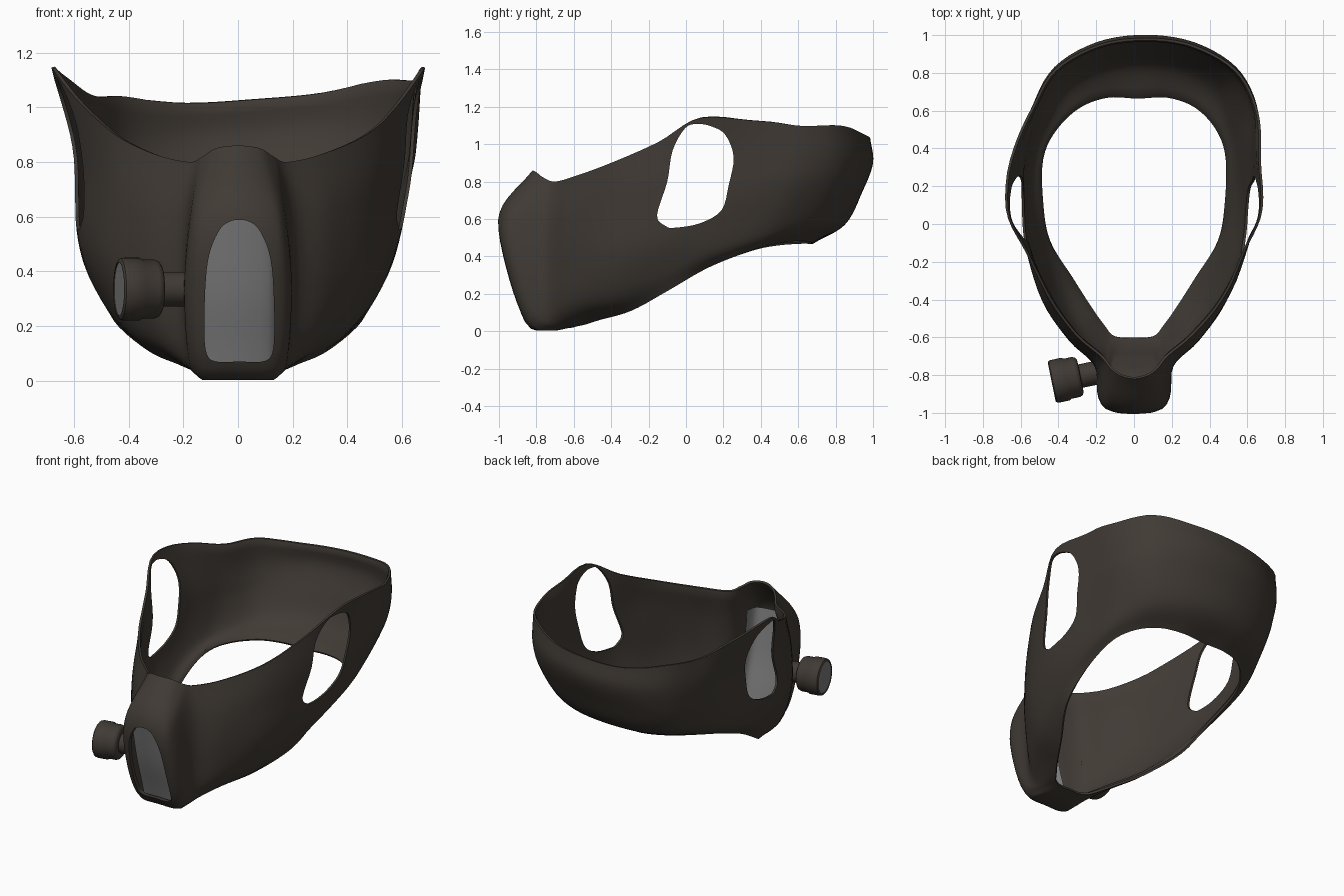
import bpy, bmesh, math
from mathutils import Vector, Matrix

if "Cube" in bpy.data.objects:
    bpy.data.objects.remove(bpy.data.objects["Cube"])


def material(name, rgb):
    m = bpy.data.materials.new(name)
    m.diffuse_color = (*rgb, 1)
    m.use_nodes = True
    m.node_tree.nodes["Principled BSDF"].inputs["Base Color"].default_value = m.diffuse_color
    return m


BROWN = material("dark brown", (0.052, 0.043, 0.035))
GREY = material("mid grey", (0.20, 0.20, 0.20))


def make(name, verts, faces, mat):
    me = bpy.data.meshes.new(name)
    me.from_pydata([tuple(v) for v in verts], [], faces)
    me.materials.append(mat)
    ob = bpy.data.objects.new(name, me)
    bpy.context.collection.objects.link(ob)
    return ob


def activate(ob):
    bpy.ops.object.select_all(action='DESELECT')
    ob.select_set(True)
    bpy.context.view_layer.objects.active = ob


def smooth(ob, angle=40):
    activate(ob)
    bpy.ops.object.shade_smooth_by_angle(angle=math.radians(angle))


def clamp(v, lo=0.0, hi=1.0):
    return max(lo, min(hi, v))


def spline(pts, steps, closed):
    """Catmull-Rom curve through the points."""
    pts = [Vector(p) for p in pts]
    n = len(pts)
    if closed:
        get = lambda i: pts[i % n]
    else:
        ext = [2 * pts[0] - pts[1]] + pts + [2 * pts[-1] - pts[-2]]
        get = lambda i: ext[i + 1]
    out = []
    for i in range(n if closed else n - 1):
        a, b, c, d = (get(i + k) for k in (-1, 0, 1, 2))
        for s in range(steps):
            t = s / steps
            out.append(0.5 * (2 * b + (c - a) * t + (2 * a - 5 * b + 4 * c - d) * t * t
                              + (3 * b - a - 3 * c + d) * t ** 3))
    if not closed:
        out.append(pts[-1])
    return out


def full_ring(half):
    return half + [(-x, y, z) for x, y, z in half[-2:0:-1]]


# Guide curves of the shell: right half, from front centre to back centre
bottom_rim = [(0, -.6, .02), (.07, -.6, .02), (.12, -.585, .025), (.16, -.54, .035),
              (.22, -.46, .06), (.33, -.29, .11), (.455, -.09, .22), (.49, .12, .34),
              (.49, .35, .43), (.43, .5, .465), (.31, .62, .475), (.16, .675, .47), (0, .67, .47)]
lower = [(0, -.83, .015), (.12, -.825, .015), (.17, -.80, .05), (.195, -.72, .08),
         (.29, -.6, .14), (.41, -.39, .2), (.51, -.12, .32), (.56, .12, .42),
         (.555, .38, .5), (.5, .56, .54), (.4, .72, .56), (.22, .82, .57), (0, .85, .57)]
middle = [(0, -.967, .33), (.13, -.957, .33), (.192, -.9, .33), (.21, -.75, .34),
          (.335, -.62, .36), (.48, -.41, .42), (.572, -.13, .5), (.602, .1, .6),
          (.60, .4, .7), (.565, .6, .72), (.46, .79, .73), (.25, .905, .74), (0, .945, .75)]
upper = [(0, -.998, .63), (.11, -.98, .62), (.168, -.93, .6), (.2, -.745, .6),
         (.34, -.615, .62), (.48, -.41, .68), (.58, -.13, .76), (.625, .1, .88),
         (.625, .4, .9), (.59, .63, .9), (.48, .83, .9), (.26, .96, .9), (0, 1, .9)]
top_rim = [(0, -.82, .86), (.08, -.8, .85), (.13, -.76, .82), (.18, -.7, .8),
           (.31, -.59, .83), (.46, -.4, .9), (.58, -.15, 1.01), (.68, .08, 1.14),
           (.655, .4, 1.115), (.595, .62, 1.07), (.48, .82, 1.07), (.25, .95, 1.035), (0, .985, 1.03)]


def skew(p):
    """Slight left-right asymmetry: fuller and higher on the right at the back."""
    k = clamp((p.y - .25) / .45)
    k = k * k * (3 - 2 * k)
    w = clamp((p.z - .3) / .5)
    side = .02 * math.exp(-((p.z - .8) / .2) ** 2) * (1 - k) * clamp((p.y + .6) / .3)
    return (p.x + .06 * k * w + side,
            p.y, max(p.z + .03 * k * w * clamp(p.x / .4, -1, 1), .003))


# Mask shell: loft across the guide curves, thinner at its rims and round the ears
rings = [spline(full_ring(r), 5, True) for r in (bottom_rim, lower, middle, upper, top_rim)]
columns = [spline(col, 6, False) for col in zip(*rings)]
n, m = len(columns), len(columns[0])
verts = [skew(p) for col in columns for p in col]
faces = [(u * m + v, (u + 1) % n * m + v, (u + 1) % n * m + v + 1, u * m + v + 1)
         for u in range(n) for v in range(m - 1)]
shell = make("mask_shell", verts, faces, BROWN)
group = shell.vertex_groups.new(name="thickness")
for i, (x, y, z) in enumerate(verts):
    near_ear = math.hypot((y - .05) / .3, (z - .83) / .38)
    weight = 0.55 + 0.45 * clamp((near_ear - .9) / .5)
    group.add([i], 0.55 if i % m in (0, m - 1) else weight, 'REPLACE')
solid = shell.modifiers.new("thickness", 'SOLIDIFY')
solid.thickness, solid.offset, solid.vertex_group = 0.024, -1, "thickness"


def prism(name, outline, lo, hi):
    """Closed prism between two placements of an outline."""
    k = len(outline)
    vs = [lo(p) for p in outline] + [hi(p) for p in outline]
    fs = [tuple(range(k)), tuple(range(2 * k - 1, k - 1, -1))]
    fs += [(i, i + k, (i + 1) % k + k, (i + 1) % k) for i in range(k)]
    ob = make(name, vs, fs, BROWN)
    bm = bmesh.new()
    bm.from_mesh(ob.data)
    bmesh.ops.recalc_face_normals(bm, faces=bm.faces)
    bm.to_mesh(ob.data)
    bm.free()
    ob.hide_render = True
    return ob


# Ear openings (y, z) and front window (x, z)
ear = spline([(.06, 1.108), (.135, 1.095), (.21, 1.05), (.255, .93), (.228, .78), (.19, .647),
              (.075, .577), (-.06, .553), (-.11, .563), (-.155, .62), (-.1, .8),
              (-.072, .965), (-.005, 1.085)], 4, True)
half = [(0, .07), (.085, .07), (.12, .1), (.128, .2), (.122, .38), (.105, .48),
        (.07, .555), (.035, .582), (0, .588)]
window = spline(half + [(-x, z) for x, z in half[-2:0:-1]], 4, True)
cutters = [prism("ear_cutter", ear, lambda p: (-1, p[0], p[1]), lambda p: (1, p[0], p[1])),
           prism("window_cutter", window, lambda p: (p[0] + .005, -1.2, p[1]),
                 lambda p: (p[0] + .005, -.79, p[1]))]
for c in cutters:
    b = shell.modifiers.new(c.name, 'BOOLEAN')
    b.operation, b.solver, b.object = 'DIFFERENCE', 'EXACT', c
activate(shell)
for mod in list(shell.modifiers):
    bpy.ops.object.modifier_apply(modifier=mod.name)
for c in cutters:
    bpy.data.objects.remove(c)
smooth(shell)

# Grey liner behind the window, wrapping back along the right nose wall
verts = []
curve = spline([(.05, -.825), (.14, -.85), (.33, -.905), (.61, -.96)], 5, False)
for z, y in ((p[0], p[1]) for p in curve):
    back = -.70 - .2 * clamp((z - .3) / .2)
    plan = spline([(.15, max(back, y + .1)), (.15, y + .09), (.13, y + .025), (.06, y + .004),
                   (0, y), (-.06, y + .004), (-.125, y + .02), (-.14, y + .045)], 3, False)
    verts += [(p[0], p[1], z) for p in plan]
w = len(plan)
liner = make("window_liner", verts,
             [(r * w + i + 1, r * w + i, (r + 1) * w + i, (r + 1) * w + i + 1)
              for r in range(len(curve) - 1) for i in range(w - 1)], GREY)
smooth(liner, 60)


def lathe(name, profile, mat, start, axis, seg=40):
    """Revolve (distance, radius) points about an axis."""
    rot = Vector(axis).to_track_quat('Z', 'Y').to_matrix().to_4x4()
    place = Matrix.Translation(start) @ rot
    vs = [place @ Vector((r * math.cos(math.tau * i / seg), r * math.sin(math.tau * i / seg), d))
          for d, r in profile for i in range(seg)]
    fs = [(j * seg + i, j * seg + (i + 1) % seg, (j + 1) * seg + (i + 1) % seg, (j + 1) * seg + i)
          for j in range(len(profile) - 1) for i in range(seg)]
    fs += [tuple(range(seg - 1, -1, -1)), tuple(range((len(profile) - 1) * seg, len(profile) * seg))]
    smooth(make(name, vs, fs, mat))


# Side filter canister with stem and grey end cap
start, axis = (-.185, -.785, .335), (-.98, -.2, 0)
lathe("filter_canister", [(0, .063), (.1, .063), (.102, .09), (.11, .102), (.125, .108),
                          (.17, .108), (.18, .115), (.237, .115), (.25, .112), (.256, .104),
                          (.256, .098), (.248, .096)], BROWN, start, axis)
lathe("filter_cap", [(.244, .097), (.253, .097)], GREY, start, axis)
